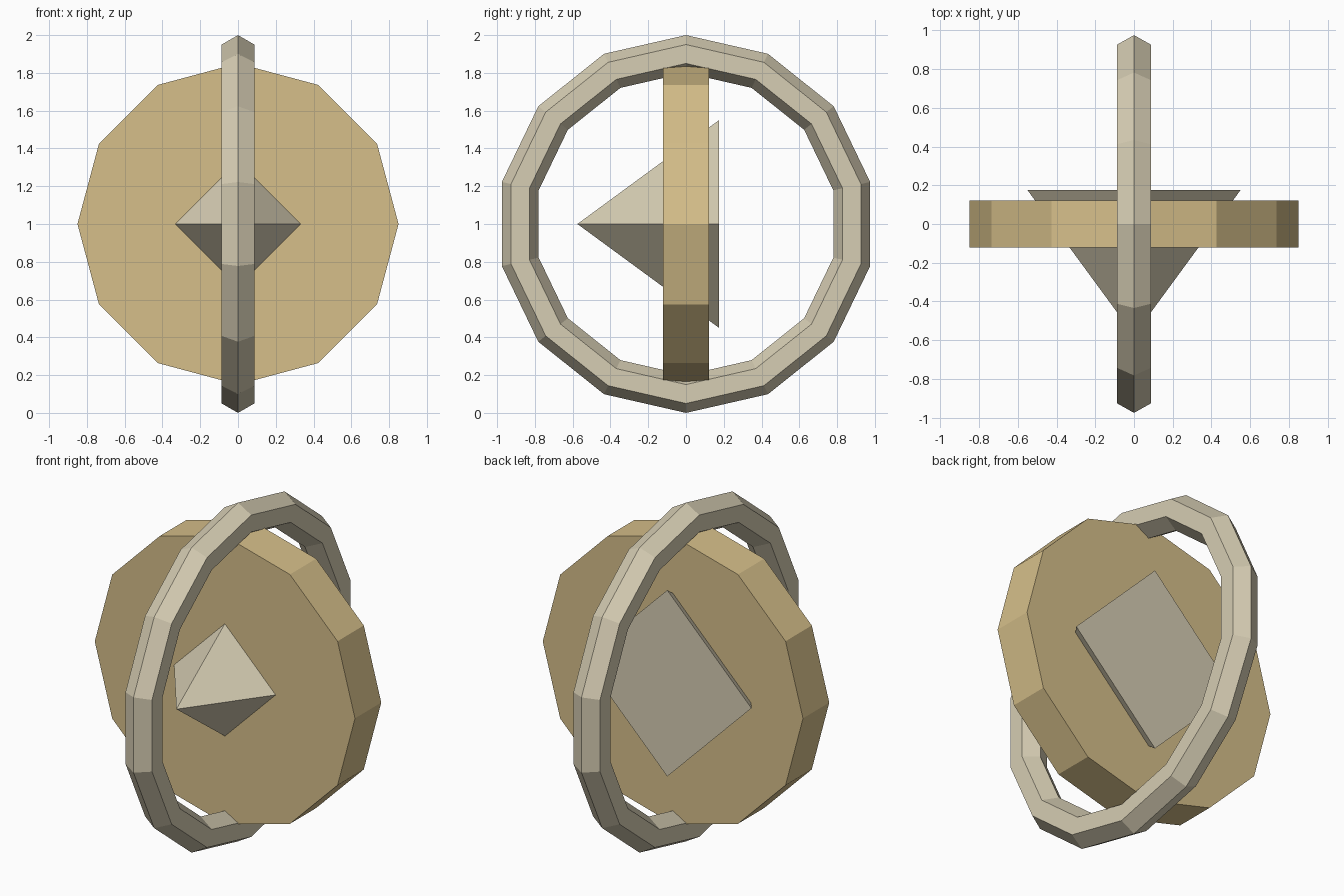
import bpy
from math import pi

if "Cube" in bpy.data.objects:
    bpy.data.objects.remove(bpy.data.objects["Cube"])


def material(name, rgb):
    m = bpy.data.materials.new(name)
    m.diffuse_color = (*rgb, 1)
    m.use_nodes = True
    m.node_tree.nodes["Principled BSDF"].inputs["Base Color"].default_value = m.diffuse_color
    return m


def finish(name, mat):
    ob = bpy.context.object
    ob.name = name
    ob.data.materials.append(mat)
    bpy.ops.object.transform_apply(location=False, rotation=True, scale=True)
    return ob


tan = material("warm tan", (0.672, 0.521, 0.254))
stone = material("pale stone", (0.672, 0.610, 0.451))

# Upright twelve-sided disc, flat faces to front and back, corner on top
bpy.ops.mesh.primitive_cylinder_add(vertices=12, radius=0.85, depth=0.245,
                                    location=(0, 0, 1), rotation=(pi / 2, 0, 0))
finish("disc", tan)

# Four-sided spike pointing forward through the disc, base showing at the back
bpy.ops.mesh.primitive_cone_add(vertices=4, radius1=0.55, radius2=0, depth=0.75,
                                location=(0, -0.2, 1), rotation=(pi / 2, 0, 0))
finish("spike", stone)

# Upright ring crossing the disc: 14 segments, hexagonal section, corner on top
bpy.ops.mesh.primitive_torus_add(major_segments=14, minor_segments=6,
                                 major_radius=0.9, minor_radius=0.1,
                                 location=(0, 0, 1), rotation=(0, -pi / 2, 0))
finish("ring", stone)
